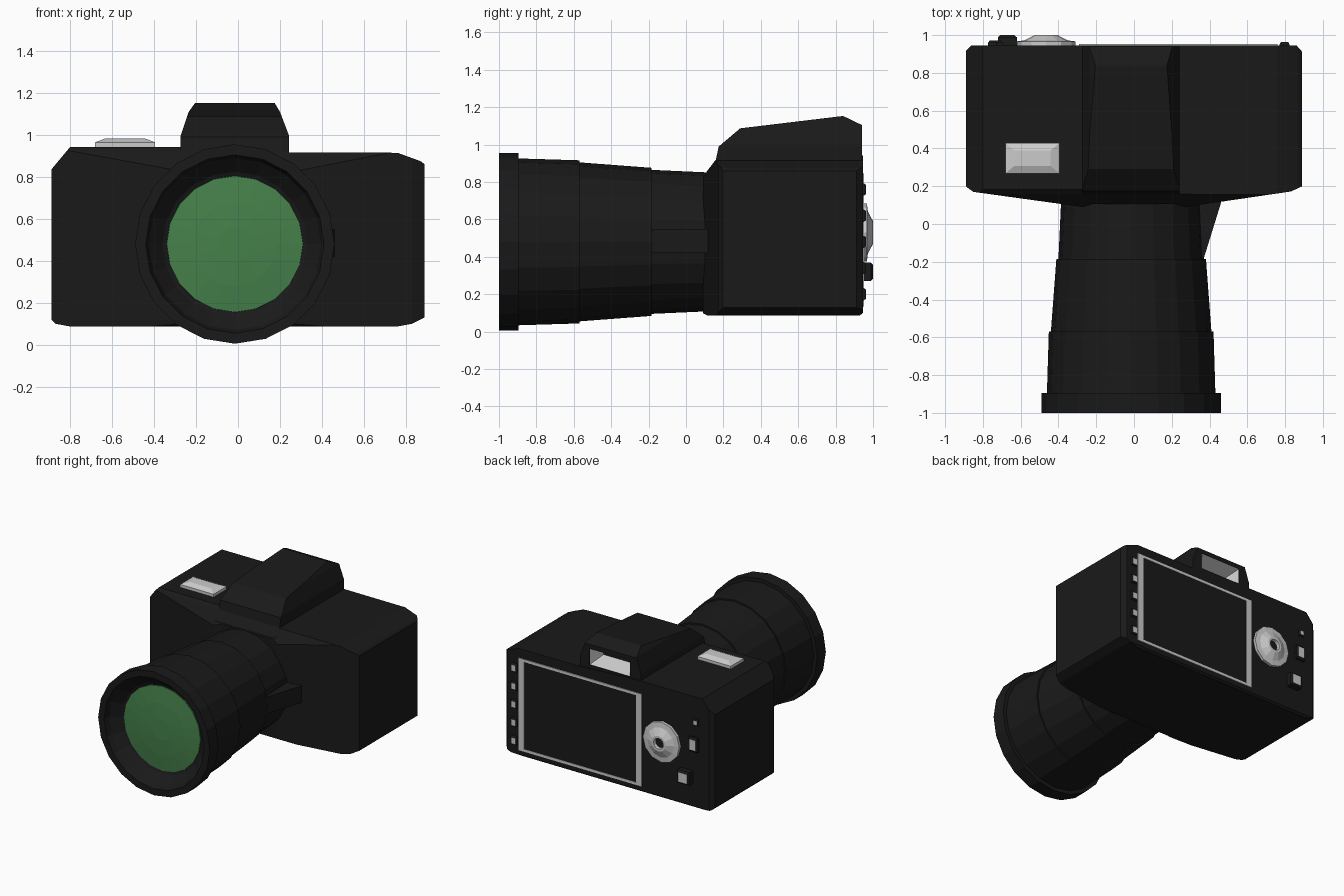
import bpy, bmesh, math

if "Cube" in bpy.data.objects:
    bpy.data.objects.remove(bpy.data.objects["Cube"])


def material(name, col):
    m = bpy.data.materials.new(name)
    m.diffuse_color = (*col, 1)
    m.use_nodes = True
    m.node_tree.nodes["Principled BSDF"].inputs["Base Color"].default_value = m.diffuse_color
    return m


BLACK = material("black_plastic", (0.01, 0.01, 0.01))
GREEN = material("green_glass", (0.06, 0.22, 0.07))
GREY = material("grey_metal", (0.6, 0.6, 0.6))


def loft(name, rings, mat, caps=True, tip=None):
    """Skin a list of equal rings; tip colours the last cap."""
    bm = bmesh.new()
    vs = [[bm.verts.new(p) for p in r] for r in rings]
    n = len(vs[0])
    for a, b in zip(vs, vs[1:]):
        for i in range(n):
            bm.faces.new((a[i], a[(i + 1) % n], b[(i + 1) % n], b[i]))
    if caps:
        bm.faces.new(vs[0])
        end = bm.faces.new(vs[-1])
        if tip:
            end.material_index = 1
    bmesh.ops.recalc_face_normals(bm, faces=bm.faces)
    me = bpy.data.meshes.new(name)
    bm.to_mesh(me)
    bm.free()
    me.materials.append(mat)
    if tip:
        me.materials.append(tip)
    ob = bpy.data.objects.new(name, me)
    bpy.context.collection.objects.link(ob)
    return ob


def prism(name, pts, axis, lo, hi, mat=BLACK):
    def ring(t):
        return [p[:axis] + (t,) + p[axis:] for p in pts]
    return loft(name, [ring(lo), ring(hi)], mat)


def turned(name, cx, cz, profile, sides, mat, tip=None):
    """Rings of (y, radius) around an axis along y."""
    ang = [2 * math.pi * i / sides - math.pi / 2 for i in range(sides)]
    return loft(name, [[(cx + r * math.cos(a), y, cz + r * math.sin(a)) for a in ang]
                       for y, r in profile], mat, tip=tip)


def rect(cx, cz, w, h, y):
    return [(cx + sx * w / 2, y, cz + sz * h / 2)
            for sx, sz in ((-1, -1), (1, -1), (1, 1), (-1, 1))]


def combine(ob, cutter, op):
    cutter.hide_render = True
    cutter.display_type = 'WIRE'
    m = ob.modifiers.new(op.lower(), 'BOOLEAN')
    m.operation, m.object, m.solver = op, cutter, 'EXACT'


# Body: front outline trimmed by plan and side outlines
body = prism("camera_body", [
    (-.89, .12), (-.87, .10), (-.80, .087), (.76, .087), (.83, .10), (.89, .13),
    (.89, .86), (.87, .875), (.76, .915), (.22, .917), (-.25, .943),
    (-.80, .943), (-.89, .835)], 1, 0, 1)
plan = prism("body_plan_helper", [
    (-.892, .915), (-.86, .946), (.86, .946), (.892, .91), (.892, .20), (.83, .172),
    (.27, .09), (.22, .105), (-.22, .105), (-.27, .09), (-.85, .17), (-.892, .20)], 2, -.1, 1.3)
side = prism("body_side_helper", [
    (.07, .11), (.125, .08), (.92, .08), (.947, .10), (.947, .96), (.2, .96),
    (.16, .92), (.07, .80)], 0, -1, 1)
combine(body, plan, 'INTERSECT')
combine(body, side, 'INTERSECT')

# Viewfinder hump
hump = prism("viewfinder_hump", [
    (-.275, .80), (.242, .80), (.242, 1.0), (.20, 1.11), (.175, 1.152),
    (-.205, 1.152), (-.235, 1.11), (-.275, .99)], 1, 0, 1)
hump_side = prism("hump_side_helper", [
    (.11, .80), (.11, .855), (.16, .92), (.175, .99), (.29, 1.087), (.84, 1.153),
    (.94, 1.105), (.94, .80)], 0, -1, 1)
combine(hump, hump_side, 'INTERSECT')
hole = loft("viewfinder_hole_helper", [rect(-.01, 1.01, .26, .03, .83),
                                       rect(-.01, 1.01, .36, .14, .96)], BLACK)
combine(hump, hole, 'DIFFERENCE')
loft("viewfinder_liner", [rect(-.01, 1.01, .258, .028, .832),
                          rect(-.01, 1.01, .34, .12, .94)], GREY, caps=False)

# Lens barrel, glass and side lever
CX, CZ = -.015, .48
turned("lens_barrel", CX, CZ, [
    (.16, .37), (.10, .372), (-.185, .385), (-.185, .396), (-.57, .425), (-.57, .436),
    (-.895, .446), (-.895, .475), (-1, .475), (-1, .425), (-.96, .41),
    (-.90, .345), (-.89, .32)], 20, BLACK)
turned("lens_glass", CX, CZ, [(-.885, .326), (-.90, .325), (-.913, .2), (-.92, .08)], 20, GREEN)
prism("lens_release_lever", [(.30, -.18), (.37, -.18), (.46, .11), (.46, .16), (.30, .16)],
      2, .42, .55)

# Shutter button
sx, sy = -.538, .348


def flat(w, d, z):
    return [(sx + a * w / 2, sy + b * d / 2, z) for a, b in ((-1, -1), (1, -1), (1, 1), (-1, 1))]


loft("shutter_button", [flat(.285, .16, .92), flat(.285, .16, .965), flat(.19, .08, .983)], GREY)

# Rear screen and its frame
loft("screen_panel", [rect(.235, .49, 1.0, .68, .93), rect(.235, .49, 1.0, .68, .949)], BLACK)
frame = [rect(.235, .49, w, h, y) for w, h, y in
         ((1.05, .71, .94), (1.05, .71, .952), (.95, .67, .952), (.95, .67, .94))]
loft("screen_frame", frame, GREY, caps=False)

# Control dial
turned("control_dial", -.465, .53, [(.94, .155), (.967, .155), (.972, .115), (1, .06),
                                    (1, .042), (.975, .04)], 12, GREY, tip=BLACK)


# Rear buttons: dark sides with a grey face
def button(name, x, z, w, h, y):
    loft(name, [rect(x, z, w, h, .93), rect(x, z, w, h, y - .012),
                rect(x, z, w * .75, h * .75, y)], BLACK, tip=GREY)


for i in range(5):
    button(f"side_button_{i + 1}", .797, .76 - .14 * i, .052, .065, .963)
button("indicator_button", -.75, .75, .045, .045, .96)
button("menu_button", -.735, .58, .075, .11, .972)
button("review_button", -.67, .32, .10, .10, 1.0)
